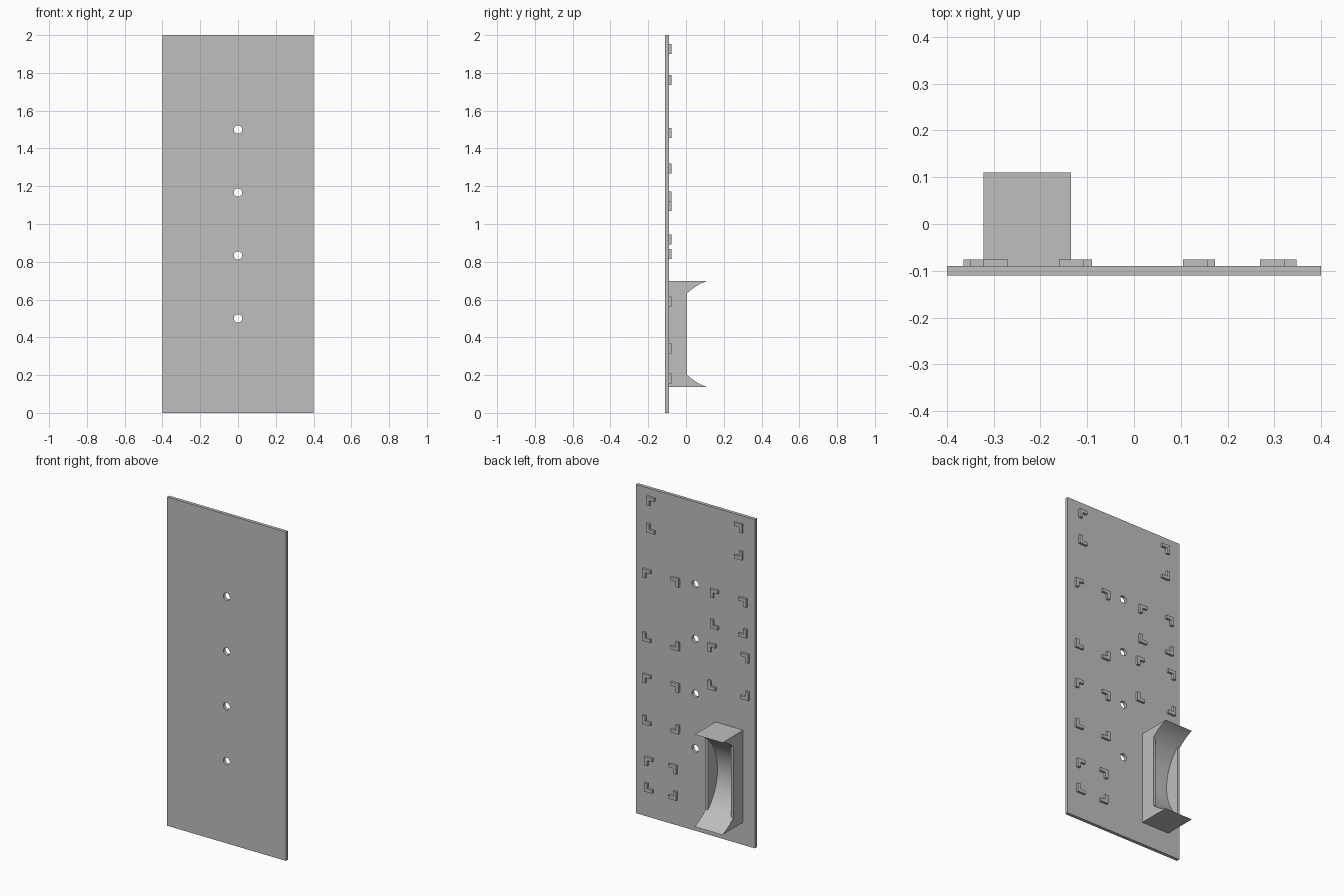
import bpy, bmesh, math

if "Cube" in bpy.data.objects:
    bpy.data.objects.remove(bpy.data.objects["Cube"], do_unlink=True)

GREY = (0.52, 0.52, 0.52, 1)
grey = bpy.data.materials.new("plain_grey")
grey.use_nodes = True
grey.diffuse_color = GREY
grey.node_tree.nodes["Principled BSDF"].inputs["Base Color"].default_value = GREY

BACK = -0.09       # rear surface of the panel
PEG_TOP = -0.076   # raised surface of the corner brackets


def prism(name, outline, axis, start, end):
    """Extrude an outline along x (points are y, z) or along y (points are x, z)."""
    place = (lambda p: (start, *p)) if axis == "x" else (lambda p: (p[0], start, p[1]))
    shift = (end - start, 0, 0) if axis == "x" else (0, end - start, 0)
    bm = bmesh.new()
    face = bm.faces.new([bm.verts.new(place(p)) for p in outline])
    cap = bmesh.ops.extrude_face_region(bm, geom=[face])
    moved = [v for v in cap["geom"] if isinstance(v, bmesh.types.BMVert)]
    bmesh.ops.translate(bm, verts=moved, vec=shift)
    bmesh.ops.recalc_face_normals(bm, faces=bm.faces)
    mesh = bpy.data.meshes.new(name)
    bm.to_mesh(mesh)
    bm.free()
    mesh.materials.append(grey)
    obj = bpy.data.objects.new(name, mesh)
    bpy.context.collection.objects.link(obj)
    return obj


def smooth(obj):
    bpy.ops.object.select_all(action="DESELECT")
    obj.select_set(True)
    bpy.context.view_layer.objects.active = obj
    bpy.ops.object.shade_smooth_by_angle(angle=math.radians(30))


# Panel with a column of four screw holes
panel = prism("panel", [(-0.4, 0), (0.4, 0), (0.4, 2), (-0.4, 2)], "y", -0.11, BACK)
for i in range(4):
    bpy.ops.mesh.primitive_cylinder_add(vertices=32, radius=0.022, depth=0.2,
                                        location=(0, -0.1, 0.5 + i / 3),
                                        rotation=(math.pi / 2, 0, 0))
    cutter = bpy.context.object
    cutter.name = "hole_cutter"
    cutter.hide_render = True
    cut = panel.modifiers.new("screw_hole", "BOOLEAN")
    cut.operation = "DIFFERENCE"
    cut.solver = "EXACT"
    cut.object = cutter
    bpy.context.view_layer.objects.active = panel
    bpy.ops.object.modifier_apply(modifier=cut.name)
    bpy.data.objects.remove(cutter, do_unlink=True)
smooth(panel)


# L-shaped brackets marking the four corners of each mounting area
def corner_bracket(name, x, z, sx, sz, arm=0.053, width=0.02):
    ell = [(0, 0), (arm, 0), (arm, width), (width, width), (width, arm), (0, arm)]
    prism(name, [(x + sx * u, z + sz * v) for u, v in ell], "y", BACK, PEG_TOP)


AREAS = {  # x range, z range
    "top": (-0.322, 0.322, 1.735, 1.953),
    "left_upper": (0.105, 0.348, 1.068, 1.507),
    "left_middle": (0.105, 0.348, 0.562, 0.868),
    "left_lower": (0.12, 0.336, 0.155, 0.367),
    "right_upper": (-0.35, -0.107, 1.267, 1.507),
    "right_middle": (-0.365, -0.09, 0.892, 1.172),
}
for area, (x0, x1, z0, z1) in AREAS.items():
    for x, sx, side in ((x0, 1, "right"), (x1, -1, "left")):
        for z, sz, level in ((z0, 1, "bottom"), (z1, -1, "top")):
            corner_bracket(f"{area}_bracket_{level}_{side}", x, z, sx, sz)

# Holder: a round cradle between two thin side walls
X0, X1, Z0, Z1 = -0.322, -0.135, 0.137, 0.698
TIP, WALL_Y, WALL = 0.11, 0.005, 0.016
CENTRE_Y, MID = 0.212, (Z0 + Z1) / 2
RADIUS = math.hypot(TIP - CENTRE_Y, Z1 - MID)
SWEEP = math.asin((Z1 - MID) / RADIUS)


def holder_outline(lowest_y, steps=48):
    """Flat back, round front; the round is filled in up to lowest_y."""
    limit = math.acos((CENTRE_Y - lowest_y) / RADIUS)
    angles = [SWEEP - 2 * SWEEP * i / steps for i in range(steps + 1)]
    angles = [a for a in angles if abs(a) > limit + 0.005] + [limit, -limit]
    if lowest_y < BACK + 0.002:
        angles = [SWEEP - 2 * SWEEP * i / steps for i in range(steps + 1)]
    arc = [(CENTRE_Y - RADIUS * math.cos(a), MID + RADIUS * math.sin(a))
           for a in sorted(angles, reverse=True)]
    return [(BACK, Z0), (BACK, Z1)] + arc


smooth(prism("holder_cradle", holder_outline(CENTRE_Y - RADIUS), "x", X0 + WALL, X1 - WALL))
smooth(prism("holder_right_wall", holder_outline(WALL_Y), "x", X0, X0 + WALL))
smooth(prism("holder_left_wall", holder_outline(WALL_Y), "x", X1 - WALL, X1))
